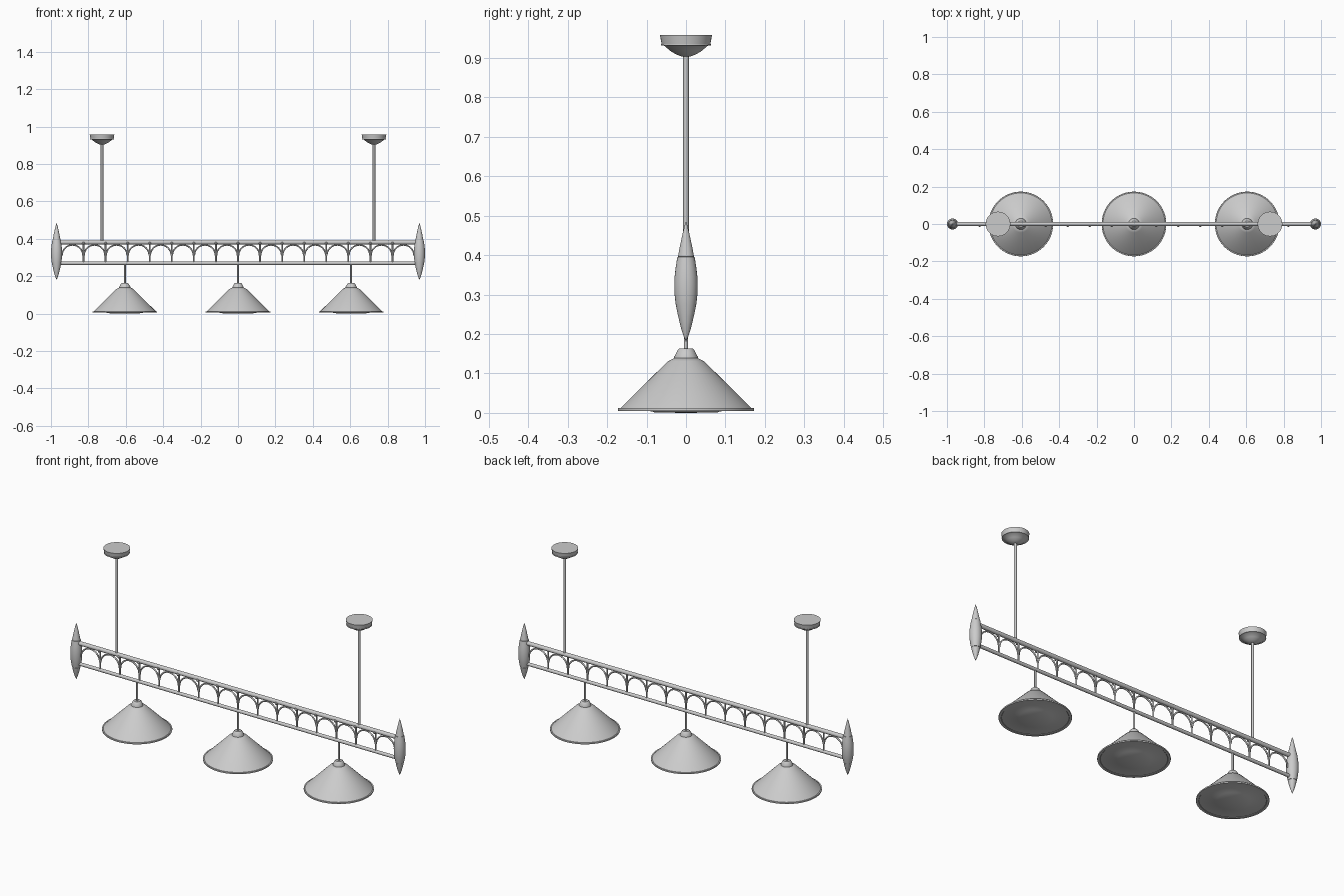
import bpy, bmesh, math
from mathutils import Vector

if "Cube" in bpy.data.objects:
    bpy.data.objects.remove(bpy.data.objects["Cube"])

metal = bpy.data.materials.new("grey_metal")
metal.diffuse_color = (0.6, 0.6, 0.6, 1)
metal.use_nodes = True
metal.node_tree.nodes["Principled BSDF"].inputs["Base Color"].default_value = metal.diffuse_color


def finish(name, bm, angle=35):
    bmesh.ops.recalc_face_normals(bm, faces=bm.faces[:])
    me = bpy.data.meshes.new(name)
    bm.to_mesh(me)
    bm.free()
    me.materials.append(metal)
    ob = bpy.data.objects.new(name, me)
    bpy.context.collection.objects.link(ob)
    bpy.ops.object.select_all(action='DESELECT')
    ob.select_set(True)
    bpy.context.view_layer.objects.active = ob
    bpy.ops.object.shade_smooth_by_angle(angle=math.radians(angle))
    return ob


def lathe(name, profile, x, y=0, seg=32):
    """Revolve (radius, z) points about a vertical axis."""
    bm = bmesh.new()
    rings = []
    for r, z in profile:
        if r == 0:
            rings.append([bm.verts.new((x, y, z))] * seg)
        else:
            rings.append([bm.verts.new((x + r * math.cos(a), y + r * math.sin(a), z))
                          for a in (2 * math.pi * i / seg for i in range(seg))])
    for a, b in zip(rings, rings[1:]):
        for i in range(seg):
            j = (i + 1) % seg
            bm.faces.new(list(dict.fromkeys((a[i], a[j], b[j], b[i]))))
    return finish(name, bm)


def tube(name, points, r, seg=12):
    """Capped round tube along points lying in an XZ plane."""
    bm = bmesh.new()
    pts = [Vector(p) for p in points]
    rings = []
    for k, p in enumerate(pts):
        t = (pts[min(k + 1, len(pts) - 1)] - pts[max(k - 1, 0)]).normalized()
        side = Vector((0, 1, 0))
        up = t.cross(side)
        rings.append([bm.verts.new(p + r * (math.cos(a) * side + math.sin(a) * up))
                      for a in (2 * math.pi * i / seg for i in range(seg))])
    for a, b in zip(rings, rings[1:]):
        for i in range(seg):
            j = (i + 1) % seg
            bm.faces.new((a[i], a[j], b[j], b[i]))
    bm.faces.new(rings[0])
    bm.faces.new(rings[-1])
    return finish(name, bm, 50)


# horizontal rails
tube("top_rail", [(-0.96, 0, 0.381), (0.96, 0, 0.381)], 0.011, 16)
tube("bottom_rail", [(-0.96, 0, 0.269), (0.96, 0, 0.269)], 0.009, 16)

# arcade of posts and arches between the rails
BAY = 0.118
for i in range(16):
    cx = (i - 7.5) * BAY
    arc = [(cx + 0.056 * math.cos(a), 0, 0.311 + 0.056 * math.sin(a))
           for a in (math.pi * k / 16 for k in range(17))]
    tube("arch", arc, 0.004, 8)
for i in range(-7, 8):
    x = i * BAY
    tube("post", [(x, 0, 0.265), (x, 0, 0.38)], 0.0045, 8)
    # small stud on the front of the top rail
    lathe("stud", [(0, 0.366), (0.006, 0.369), (0.008, 0.375),
                   (0.006, 0.381), (0, 0.384)], x, -0.008, 10)

for s in (-1, 1):
    # pointed end spindles, in three turned sections
    x = s * 0.97
    lathe("spindle_middle", [(0, 0.25), (0.021, 0.25), (0.026, 0.275), (0.029, 0.30), (0.0295, 0.323),
                             (0.029, 0.345), (0.026, 0.37), (0.022, 0.395), (0, 0.395)], x, 0, 24)
    lathe("spindle_top", [(0, 0.394), (0.0205, 0.396), (0.016, 0.42), (0.010, 0.448),
                          (0.005, 0.47), (0, 0.486)], x, 0, 24)
    lathe("spindle_bottom", [(0, 0.251), (0.0205, 0.249), (0.017, 0.232), (0.011, 0.209),
                             (0.005, 0.192), (0, 0.18)], x, 0, 24)
    # hanging rods with ceiling cups
    x = s * 0.727
    tube("hanging_rod", [(x, 0, 0.38), (x, 0, 0.915)], 0.007)
    lathe("ceiling_cup", [(0, 0.958), (0.066, 0.958), (0.062, 0.936), (0.064, 0.935), (0.064, 0.932),
                          (0.055, 0.931), (0.040, 0.918), (0.025, 0.909), (0.012, 0.904),
                          (0, 0.903)], x, 0, 40)

# lamp shades with cap, rim and closed underside
for x in (-0.605, 0, 0.605):
    tube("lamp_stem", [(x, 0, 0.155), (x, 0, 0.268)], 0.005)
    lathe("shade_cap", [(0, 0.163), (0.017, 0.163), (0.021, 0.159), (0.030, 0.142),
                        (0.030, 0.138), (0, 0.138)], x, 0, 32)
    lathe("lamp_shade", [(0, 0.139), (0.030, 0.139), (0.046, 0.131), (0.166, 0.012), (0.172, 0.012),
                         (0.173, 0.008), (0.172, 0.005), (0.160, 0.005), (0.158, 0.007),
                         (0.086, 0.004), (0.08, 0.001), (0, 0)], x, 0, 64)
